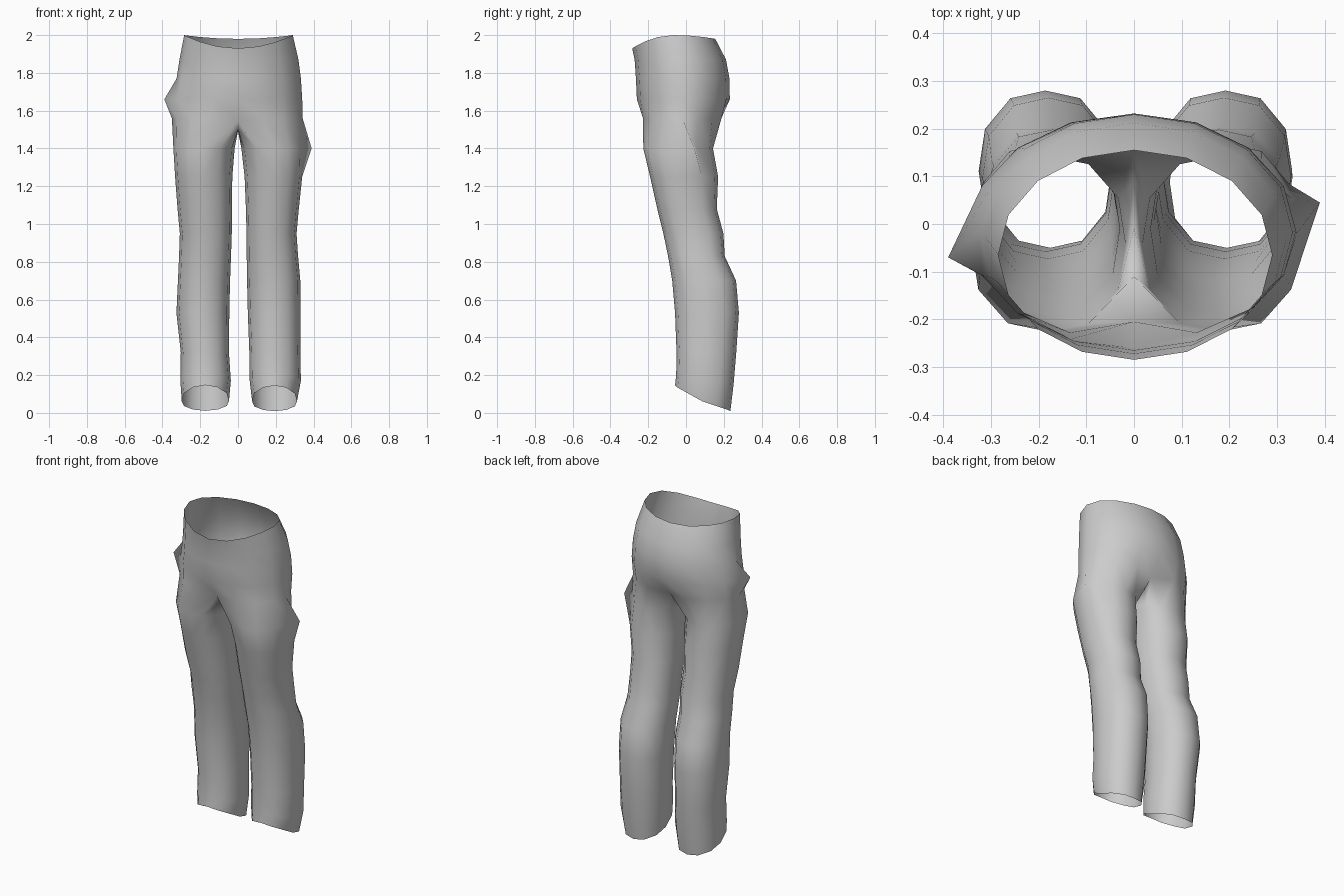
import bpy, bmesh, math

if "Cube" in bpy.data.objects:
    bpy.data.objects.remove(bpy.data.objects["Cube"])

grey = bpy.data.materials.new("grey cloth")
grey.diffuse_color = (0.6, 0.6, 0.6, 1)
grey.use_nodes = True
grey.node_tree.nodes["Principled BSDF"].inputs["Base Color"].default_value = grey.diffuse_color

bm = bmesh.new()
HALF = 8          # torso segments on each side
LEG = 12          # segments round a leg


def bridge(a, b):
    """Join two closed loops of equal length."""
    n = len(a)
    for i in range(n):
        bm.faces.new((a[i], a[(i + 1) % n], b[(i + 1) % n], b[i]))


def torso_ring(z, left, right, front, back, lift=None):
    """Ring starting at front centre and running round by the +x side."""
    ring = []
    cy, ry = (front + back) / 2, (back - front) / 2
    for i in range(2 * HALF):
        a = math.pi * i / HALF
        s, c = math.sin(a), math.cos(a)
        ring.append(bm.verts.new((s * (right if s > 0 else -left), cy - ry * c,
                                  z + (lift(c) if lift else 0))))
    return ring


def waist_lift(c):
    # waistband dips at the front and a little at the back
    return -0.07 * c ** 2 if c > 0 else -0.02 * c ** 2


# Torso: z, left x, right x, front y, back y
waist = torso_ring(2.0, -0.285, 0.29, -0.285, 0.155, waist_lift)
torso = [waist]
for row in [(1.87, -0.31, 0.32, -0.272, 0.212),
            (1.77, -0.325, 0.333, -0.265, 0.23),
            (1.66, -0.345, 0.34, -0.26, 0.232)]:
    torso.append(torso_ring(*row))
torso.append(torso_ring(1.56, -0.35, 0.342, -0.245, 0.205))
for a, b in zip(torso, torso[1:]):
    bridge(a, b)

# Sharp fold sticking out at the left hip
torso[3][12].co = (-0.39, -0.07, 1.66)

# Centre seam pulls in towards the crotch
seat = torso[-1]
seat[0].co = (0, -0.205, 1.545)
seat[HALF].co = (0, 0.15, 1.54)
crotch = [bm.verts.new(p) for p in [(0, 0.09, 1.50), (0, -0.01, 1.49), (0, -0.11, 1.50)]]

# Legs: z, outer x, inner x, front y, back y
right_rows = [(1.40, 0.345, 0.018, -0.226, 0.143), (1.25, 0.34, 0.035, -0.19, 0.17),
              (1.08, 0.322, 0.042, -0.152, 0.163), (0.95, 0.31, 0.045, -0.12, 0.198),
              (0.83, 0.318, 0.046, -0.095, 0.205), (0.70, 0.33, 0.048, -0.073, 0.265),
              (0.53, 0.332, 0.052, -0.058, 0.28), (0.32, 0.33, 0.06, -0.05, 0.266),
              (0.17, 0.333, 0.062, -0.052, 0.252)]
left_rows = [(1.40, 0.342, 0.018, -0.226, 0.143), (1.25, 0.333, 0.03, -0.19, 0.17),
             (1.08, 0.32, 0.033, -0.152, 0.163), (0.95, 0.308, 0.033, -0.12, 0.198),
             (0.83, 0.312, 0.037, -0.095, 0.205), (0.70, 0.318, 0.042, -0.073, 0.265),
             (0.53, 0.326, 0.046, -0.058, 0.28), (0.32, 0.303, 0.048, -0.05, 0.266),
             (0.17, 0.305, 0.038, -0.052, 0.252)]


def leg_ring(side, z, outer, inner, front, back, tilt=0.0):
    """Ring starting at the inner front corner and running round the outside."""
    cx, rx = (outer + inner) / 2, (outer - inner) / 2
    cy, ry = (front + back) / 2, (back - front) / 2
    ring = []
    for i in range(LEG):
        a = math.pi / 3 + 2 * math.pi * i / LEG
        s, c = math.sin(a), math.cos(a)
        rise = tilt * (s if s > 0 else 0.6 * s)
        # slightly squared section
        k = 1 + 0.06 * math.sin(2 * a) ** 2
        ring.append(bm.verts.new((side * (cx - rx * c * k), cy - ry * s * k, z + rise)))
    return ring


def build_leg(side, rows, hem):
    outer_half = [seat[(side * i) % (2 * HALF)] for i in range(HALF + 1)]
    loops = [outer_half + crotch]
    for row in rows:
        low = row[0] < 0.2
        loops.append(leg_ring(side, *row, tilt=0.03 if low else 0.0))
    loops.append(leg_ring(side, *hem, tilt=0.085))   # slanted open hem
    for a, b in zip(loops, loops[1:]):
        bridge(a, b)
    return loops


right_loops = build_leg(1, right_rows, (0.06, 0.312, 0.075, -0.058, 0.235))
left_loops = build_leg(-1, left_rows, (0.062, 0.298, 0.048, -0.058, 0.235))

# Sharp fold sticking out of the right thigh
right_loops[1][4].co = (0.39, 0.045, 1.40)

bmesh.ops.recalc_face_normals(bm, faces=bm.faces)
for f in bm.faces:
    f.smooth = True
mesh = bpy.data.meshes.new("trousers")
bm.to_mesh(mesh)
bm.free()
mesh.materials.append(grey)
trousers = bpy.data.objects.new("trousers", mesh)
bpy.context.collection.objects.link(trousers)
